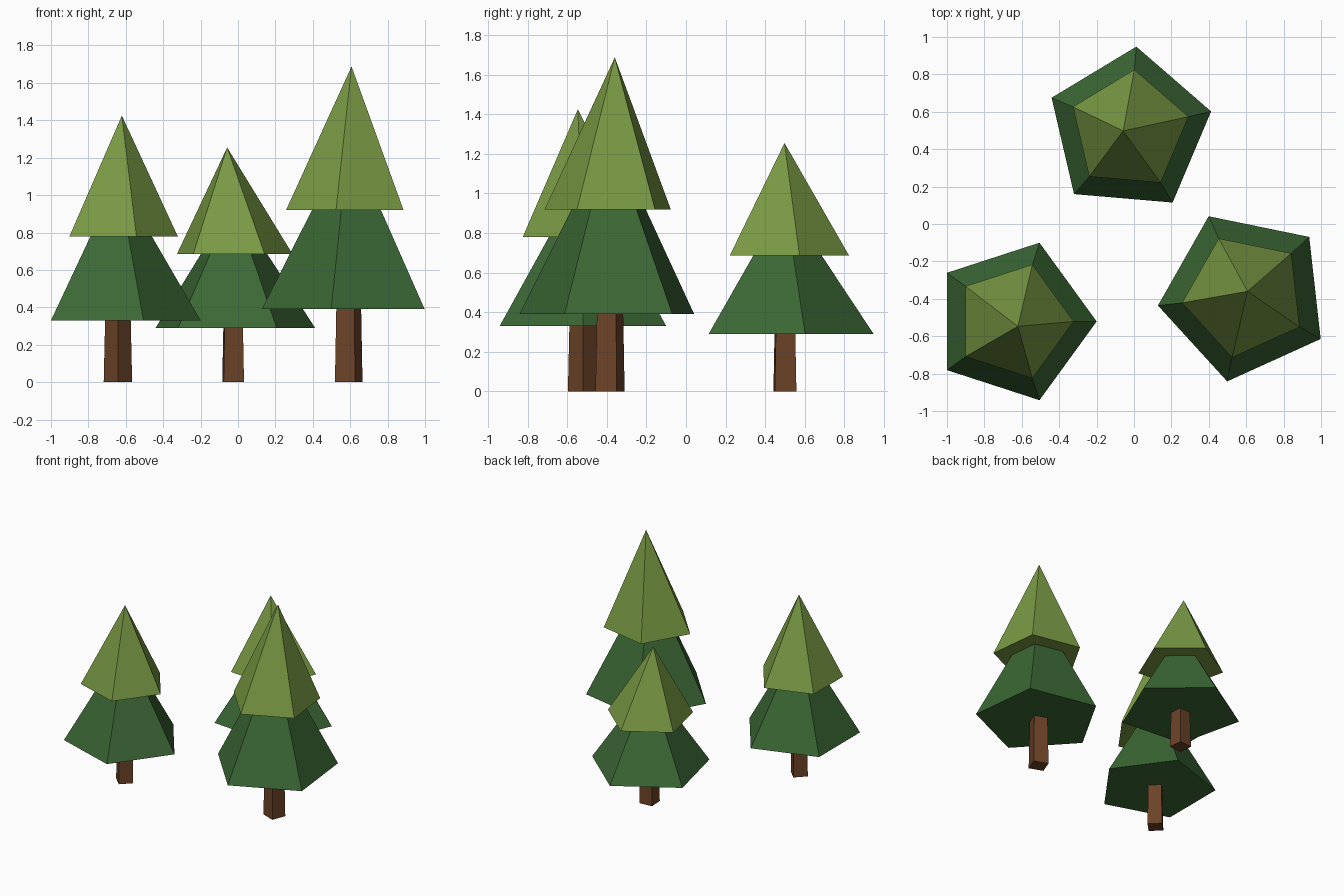
import bpy, bmesh, math

if "Cube" in bpy.data.objects:
    bpy.data.objects.remove(bpy.data.objects["Cube"])


def material(name, rgb):
    m = bpy.data.materials.new(name)
    m.diffuse_color = (*rgb, 1)
    m.use_nodes = True
    m.node_tree.nodes["Principled BSDF"].inputs["Base Color"].default_value = m.diffuse_color
    return m


BROWN = material("bark brown", (0.150, 0.056, 0.021))
DARK = material("dark green", (0.044, 0.136, 0.035))
LIGHT = material("light olive green", (0.190, 0.320, 0.057))


def taper(name, sides, base, r0, z0, top, r1, z1, angle, mat):
    """Flat-faced tapered prism; r1 = 0 closes it to a (leaning) point."""
    bm = bmesh.new()

    def ring(centre, r, z):
        pts = []
        for i in range(sides):
            a = math.radians(angle) + math.tau * i / sides
            pts.append(bm.verts.new((centre[0] + r * math.cos(a),
                                     centre[1] + r * math.sin(a), z)))
        return pts

    low = ring(base, r0, z0)
    bm.faces.new(low[::-1])
    if r1 > 0:
        high = ring(top, r1, z1)
        bm.faces.new(high)
    else:
        tip = bm.verts.new((top[0], top[1], z1))
    for i in range(sides):
        j = (i + 1) % sides
        side = (low[i], low[j], high[j], high[i]) if r1 > 0 else (low[i], low[j], tip)
        bm.faces.new(side)
    bmesh.ops.recalc_face_normals(bm, faces=bm.faces)
    me = bpy.data.meshes.new(name)
    bm.to_mesh(me)
    bm.free()
    me.materials.append(mat)
    bpy.context.collection.objects.link(bpy.data.objects.new(name, me))


def tree(name, centre, tip, turn, z_low, z_mid, z_top, r_trunk, r_low, r_neck, r_up):
    # square trunk
    taper(name + "_trunk", 4, centre, r_trunk, 0, centre, r_trunk * 0.9, z_low + 0.005, turn, BROWN)
    # lower five-sided skirt
    taper(name + "_lower_foliage", 5, centre, r_low, z_low, centre, r_neck, z_mid + 0.002, turn, DARK)
    # upper five-sided cone with a slightly leaning tip
    taper(name + "_upper_foliage", 5, centre, r_up, z_mid, tip, 0, z_top, turn, LIGHT)


tree("left_tree", (-0.642, -0.521), (-0.621, -0.547), 0,
     0.33, 0.78, 1.425, 0.076, 0.4425, 0.18, 0.32)
tree("back_tree", (-0.026, 0.50), (-0.058, 0.498), 229.1,
     0.29, 0.685, 1.255, 0.077, 0.45, 0.186, 0.326)
tree("right_tree", (0.592, -0.384), (0.607, -0.36), 114.4,
     0.39, 0.92, 1.688, 0.081, 0.467, 0.197, 0.337)
